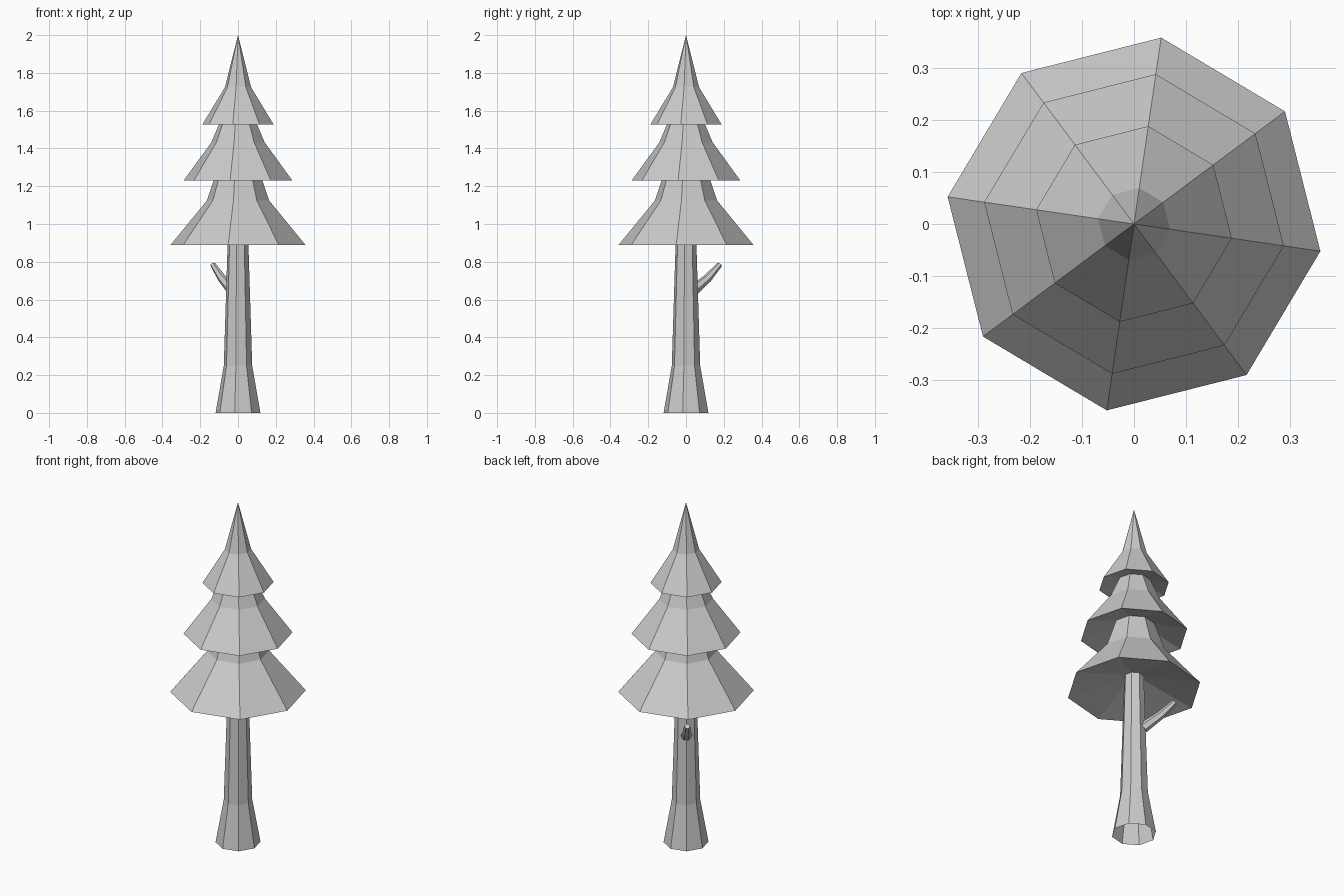
import bpy, bmesh, math
from mathutils import Vector

if "Cube" in bpy.data.objects:
    bpy.data.objects.remove(bpy.data.objects["Cube"])

SIDES = 8
TURN = math.radians(-8.3)


def finish(bm, name):
    bmesh.ops.recalc_face_normals(bm, faces=bm.faces[:])
    me = bpy.data.meshes.new(name)
    bm.to_mesh(me)
    bm.free()
    ob = bpy.data.objects.new(name, me)
    bpy.context.collection.objects.link(ob)
    return ob


def skin(bm, rings):
    # bridge consecutive rings with quads, or a fan to a single point
    for a, b in zip(rings, rings[1:]):
        n = len(a)
        for i in range(n):
            j = (i + 1) % n
            if len(b) == 1:
                bm.faces.new((a[i], a[j], b[0]))
            else:
                bm.faces.new((a[i], a[j], b[j], b[i]))


def lathe(name, profile):
    bm = bmesh.new()
    rings = []
    for r, z in profile:
        if r == 0:
            rings.append([bm.verts.new((0, 0, z))])
        else:
            angles = [TURN + math.tau * i / SIDES for i in range(SIDES)]
            rings.append([bm.verts.new((r * math.cos(a), r * math.sin(a), z)) for a in angles])
    skin(bm, rings)
    return finish(bm, name)


# trunk, open at the bottom
lathe("trunk", [(0.12, 0), (0.076, 0.25), (0.053, 0.98)])

# three flared tiers with undersides sloping up and in
lathe("foliage", [
    (0.05, 0.97), (0.362, 0.888), (0.166, 1.125), (0.112, 1.285),
    (0.291, 1.23), (0.143, 1.432), (0.09, 1.555),
    (0.19, 1.528), (0.07, 1.724), (0, 2.0)])

# bent branch stub, leaning out over a trunk corner
bm = bmesh.new()
heading = TURN + 3 * math.tau / SIDES
out = Vector((math.cos(heading), math.sin(heading), 0))
side = Vector((-out.y, out.x, 0))
rings = []
for dist, z, radius, tilt in [(0.05, 0.65, 0.03, 35), (0.142, 0.712, 0.023, 40), (0.222, 0.785, 0.015, 44)]:
    t = math.radians(tilt)
    up = Vector((0, 0, math.cos(t))) - out * math.sin(t)
    c = out * dist + Vector((0, 0, z))
    rings.append([bm.verts.new(c + radius * (side * math.cos(a) + up * math.sin(a)))
                  for a in (math.tau * i / 6 for i in range(6))])
skin(bm, rings)
bm.faces.new(rings[-1])
finish(bm, "branch")
